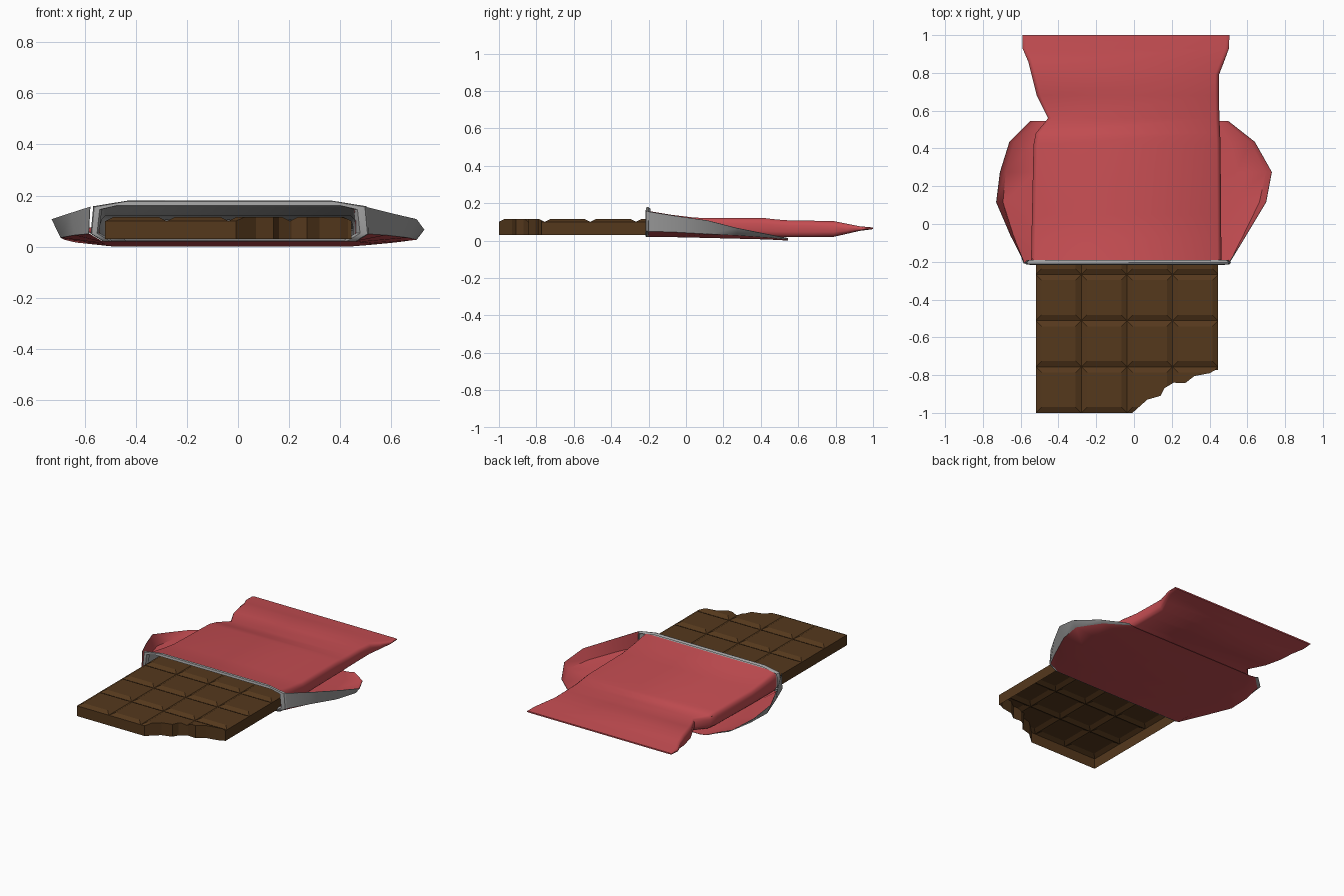
import bpy, bmesh

if "Cube" in bpy.data.objects:
    bpy.data.objects.remove(bpy.data.objects["Cube"])


def material(name, rgb):
    m = bpy.data.materials.new(name)
    m.diffuse_color = (*rgb, 1)
    m.use_nodes = True
    m.node_tree.nodes["Principled BSDF"].inputs["Base Color"].default_value = m.diffuse_color
    return m


CHOC = material("chocolate", (0.09, 0.04, 0.012))
RED = material("red_paper", (0.56, 0.075, 0.085))
FOIL = material("grey_foil", (0.35, 0.35, 0.35))


def finish(name, bm, mats):
    me = bpy.data.meshes.new(name)
    bm.to_mesh(me)
    bm.free()
    ob = bpy.data.objects.new(name, me)
    bpy.context.collection.objects.link(ob)
    for m in mats:
        me.materials.append(m)
    return ob


def activate(ob):
    bpy.ops.object.select_all(action='DESELECT')
    ob.select_set(True)
    bpy.context.view_layer.objects.active = ob


def loft(rings, closed):
    """Skin a list of equally long point rings."""
    bm = bmesh.new()
    vs = [[bm.verts.new(p) for p in r] for r in rings]
    n = len(rings[0])
    for a, b in zip(vs, vs[1:]):
        for i in range(n if closed else n - 1):
            j = (i + 1) % n
            bm.faces.new((a[i], a[j], b[j], b[i]))
    bm.normal_update()
    return bm, vs


def paper(ob, thickness):
    """Give a sheet an inner layer in the next material slot, smooth it."""
    s = ob.modifiers.new("layer", 'SOLIDIFY')
    s.thickness = thickness
    s.offset = -1
    s.material_offset = 1
    activate(ob)
    bpy.ops.object.modifier_apply(modifier="layer")
    bpy.ops.object.shade_smooth_by_angle(angle=0.9)


# chocolate bar: bevelled tiles, open underneath
X0, X1, Y0, Y1 = -0.52, 0.445, -1.0, 0.465
COLS, ROWS, BEVEL = 4, 6, 0.03
TOP, GROOVE, BASE = 0.115, 0.1, 0.03


def lines(lo, hi, n):
    step = (hi - lo) / n
    out = [(lo, False)]
    for k in range(n):
        a = lo + k * step
        out += [(a + BEVEL, True), (a + step - BEVEL, True), (a + step, False)]
    return out


bm = bmesh.new()
grid = [[bm.verts.new((x, y, TOP if fx and fy else GROOVE))
         for y, fy in lines(Y0, Y1, ROWS)] for x, fx in lines(X0, X1, COLS)]
for p, q in zip(grid, grid[1:]):
    for j in range(len(p) - 1):
        a, b, c, d = p[j], q[j], q[j + 1], p[j + 1]
        high = [v for v in (a, b, c, d) if v.co.z > GROOVE + 0.001]
        if len(high) == 1:
            if high[0] in (a, c):
                bm.faces.new((a, b, c)), bm.faces.new((a, c, d))
            else:
                bm.faces.new((a, b, d)), bm.faces.new((b, c, d))
        else:
            bm.faces.new((a, b, c, d))
rim = [e for e in bm.edges if e.is_boundary]
ext = bmesh.ops.extrude_edge_only(bm, edges=rim)['geom']
for v in ext:
    if isinstance(v, bmesh.types.BMVert):
        v.co.z = BASE
bmesh.ops.holes_fill(bm, edges=[e for e in bm.edges if e.is_boundary], sides=0)
bmesh.ops.recalc_face_normals(bm, faces=bm.faces)
bar = finish("chocolate_bar", bm, [CHOC])

# bite taken out of the front right corner
bite = [(-0.02, -1.01), (0.07, -0.93), (0.14, -0.91), (0.16, -0.87), (0.21, -0.84),
        (0.27, -0.843), (0.32, -0.805), (0.40, -0.79), (0.43, -0.773), (0.6, -0.765),
        (0.6, -1.2), (-0.02, -1.2)]
bm = bmesh.new()
face = bm.faces.new([bm.verts.new((x, y, -0.1)) for x, y in bite])
ext = bmesh.ops.extrude_face_region(bm, geom=[face])['geom']
for v in ext:
    if isinstance(v, bmesh.types.BMVert):
        v.co.z = 0.3
bmesh.ops.recalc_face_normals(bm, faces=bm.faces)
cutter = finish("bite_cutter", bm, [CHOC])
cutter.hide_render = True
mod = bar.modifiers.new("bite", 'BOOLEAN')
mod.operation = 'DIFFERENCE'
mod.solver = 'EXACT'
mod.object = cutter
activate(bar)
bpy.ops.object.modifier_apply(modifier="bite")
bpy.data.objects.remove(cutter)
bm = bmesh.new()
bm.from_mesh(bar.data)
bm.normal_update()
under = [f for f in bm.faces if f.normal.z < -0.9]
bmesh.ops.delete(bm, geom=under, context='FACES')
bm.to_mesh(bar.data)
bm.free()


# red sleeve, pinched on the left and crimped flat at the back
def sleeve_ring(y, xl, xr, zb, zt):
    c, d = 0.02, 0.3 * (zt - zb)
    return [(xl + c, y, zt), (xr - c, y, zt), (xr - c * .3, y, zt - d * .4), (xr, y, zt - d),
            (xr, y, zb + d), (xr - c * .3, y, zb + d * .4), (xr - c, y, zb), (xl + c, y, zb),
            (xl + c * .3, y, zb + d * .4), (xl, y, zb + d), (xl, y, zt - d),
            (xl + c * .3, y, zt - d * .4)]


stations = [(-0.2, -0.545, 0.463, 0.022, 0.158), (-0.08, -0.543, 0.462, 0.021, 0.138),
            (0.05, -0.54, 0.461, 0.02, 0.122), (0.42, -0.532, 0.458, 0.02, 0.12),
            (0.48, -0.52, 0.456, 0.019, 0.113), (0.56, -0.455, 0.452, 0.019, 0.107),
            (0.68, -0.515, 0.45, 0.019, 0.106), (0.79, -0.542, 0.45, 0.02, 0.104),
            (0.86, -0.56, 0.477, 0.036, 0.09), (0.93, -0.59, 0.503, 0.052, 0.076),
            (1.0, -0.59, 0.505, 0.061, 0.07)]
bm, vs = loft([sleeve_ring(*s) for s in stations], True)
bm.faces.new(vs[-1])
bmesh.ops.recalc_face_normals(bm, faces=bm.faces)
paper(finish("wrapper_sleeve", bm, [RED, FOIL]), 0.002)


# grey lip turned outward around the opening
def lip_ring(y, cx, top, side, z_low, z_shoulder, z_top):
    half = [(top, z_top), (side - 0.01, z_shoulder), (side, z_low + 0.03), (side - 0.05, z_low)]
    return [(cx + x, y, z) for x, z in half] + [(cx - x, y, z) for x, z in reversed(half)]


bm, _ = loft([lip_ring(-0.195, -0.04, 0.46, 0.503, 0.024, 0.145, 0.155),
              lip_ring(-0.216, -0.037, 0.44, 0.515, 0.022, 0.145, 0.16),
              lip_ring(-0.213, -0.033, 0.41, 0.54, 0.02, 0.155, 0.176),
              lip_ring(-0.203, -0.032, 0.40, 0.545, 0.02, 0.158, 0.18),
              lip_ring(-0.19, -0.033, 0.41, 0.53, 0.021, 0.15, 0.17)], True)
bmesh.ops.recalc_face_normals(bm, faces=bm.faces)
lip = finish("foil_lip", bm, [FOIL])
activate(lip)
bpy.ops.object.shade_smooth_by_angle(angle=0.9)

# peeled flap: tray under the sleeve with a raised wing each side
# y, centre, (half width, z) of top edge, lower side and bottom
flap = [(-0.208, -0.04, (0.54, 0.156), (0.545, 0.05), (0.495, 0.02)),
        (-0.06, -0.03, (0.625, 0.132), (0.61, 0.045), (0.5, 0.018)),
        (0.115, -0.015, (0.715, 0.107), (0.68, 0.035), (0.52, 0.014)),
        (0.275, 0.01, (0.72, 0.066), (0.69, 0.027), (0.53, 0.010)),
        (0.435, -0.01, (0.65, 0.034), (0.625, 0.016), (0.52, 0.006)),
        (0.545, -0.025, (0.525, 0.012), (0.50, 0.005), (0.46, 0.0))]
rings = []
for y, cx, *half in flap:
    rings.append([(cx - x, y, z) for x, z in half] +
                 [(cx + x, y, z) for x, z in reversed(half)])
bm, _ = loft(rings, False)
bm.faces.ensure_lookup_table()
if bm.faces[2].normal.z > 0:
    bmesh.ops.reverse_faces(bm, faces=bm.faces)
for i, f in enumerate(bm.faces):
    f.material_index = 0 if i % 5 in (0, 4) else 1
paper(finish("peeled_flap", bm, [FOIL, RED]), 0.002)
